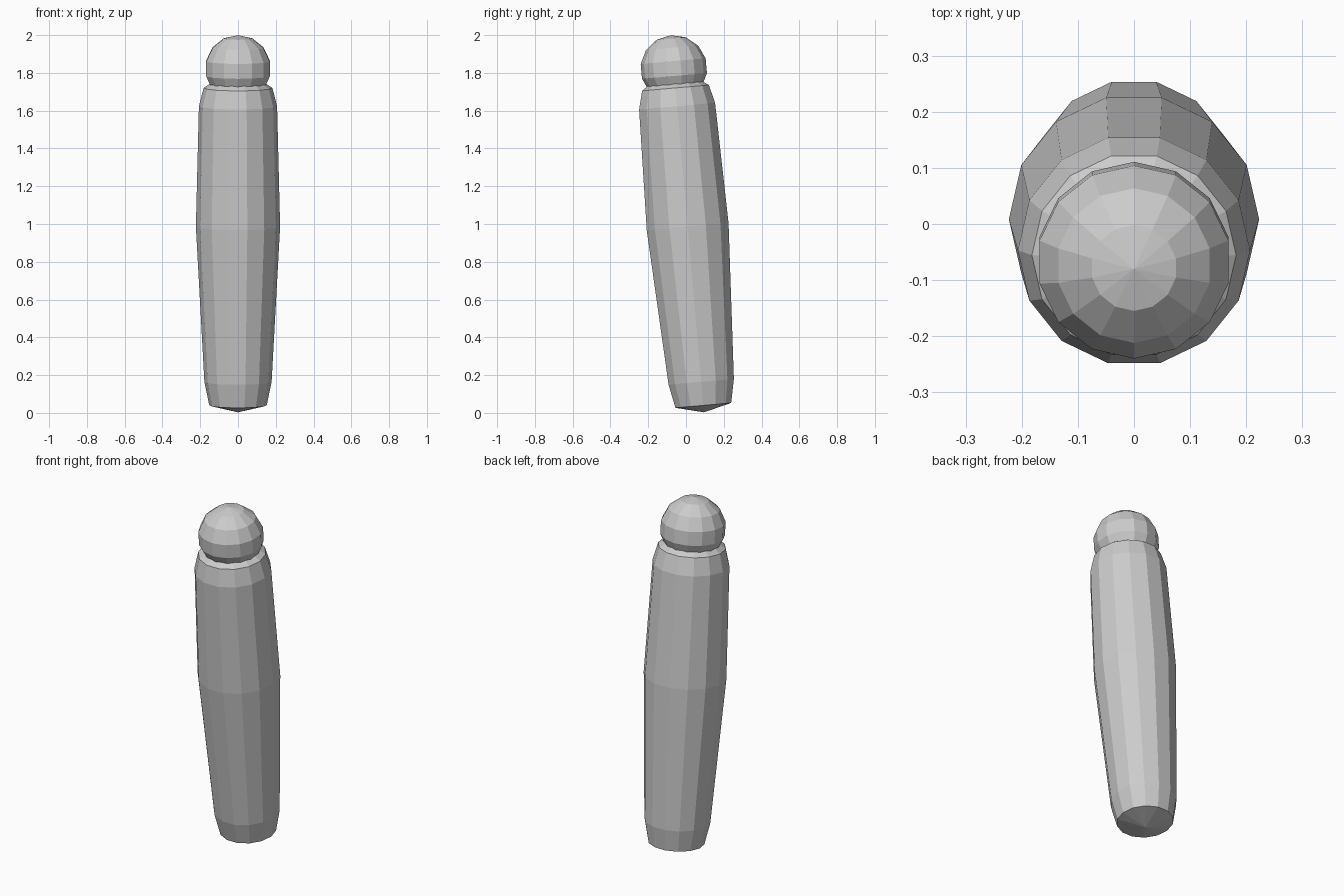
import bpy, bmesh
from math import radians, cos, sin, pi
from mathutils import Matrix

if "Cube" in bpy.data.objects:
    bpy.data.objects.remove(bpy.data.objects["Cube"])

SIDES = 14
LEAN = radians(5)
# the axis starts at the bottom tip and leans towards the front
PLACE = Matrix.Translation((0, 0.095, 0)) @ Matrix.Rotation(LEAN, 4, 'X')


def add_object(name, bm):
    bm.transform(PLACE)
    bmesh.ops.recalc_face_normals(bm, faces=bm.faces)
    mesh = bpy.data.meshes.new(name)
    bm.to_mesh(mesh)
    bm.free()
    obj = bpy.data.objects.new(name, mesh)
    bpy.context.collection.objects.link(obj)
    return obj


def lathe(name, bottom, rings, top):
    """Closed faceted solid of (radius, height) rings between two tips."""
    bm = bmesh.new()
    loops = [[bm.verts.new((r * cos(2 * pi * i / SIDES), r * sin(2 * pi * i / SIDES), h))
              for i in range(SIDES)] for r, h in rings]
    low, high = bm.verts.new((0, 0, bottom)), bm.verts.new((0, 0, top))
    for i in range(SIDES):
        j = (i + 1) % SIDES
        bm.faces.new((low, loops[0][j], loops[0][i]))
        bm.faces.new((high, loops[-1][i], loops[-1][j]))
        for a, b in zip(loops, loops[1:]):
            bm.faces.new((a[i], a[j], b[j], b[i]))
    return add_object(name, bm)


# long tapered body
lathe("body", 0.003,
      [(0.152, 0.040), (0.178, 0.165), (0.223, 0.990), (0.207, 1.630), (0.182, 1.727), (0.145, 1.752)],
      1.765)

# round head: low-poly ball sunk into the body top
bm = bmesh.new()
bmesh.ops.create_uvsphere(bm, u_segments=SIDES, v_segments=7, radius=0.177,
                          matrix=Matrix.Translation((0, 0, 1.830)))
add_object("head", bm)
